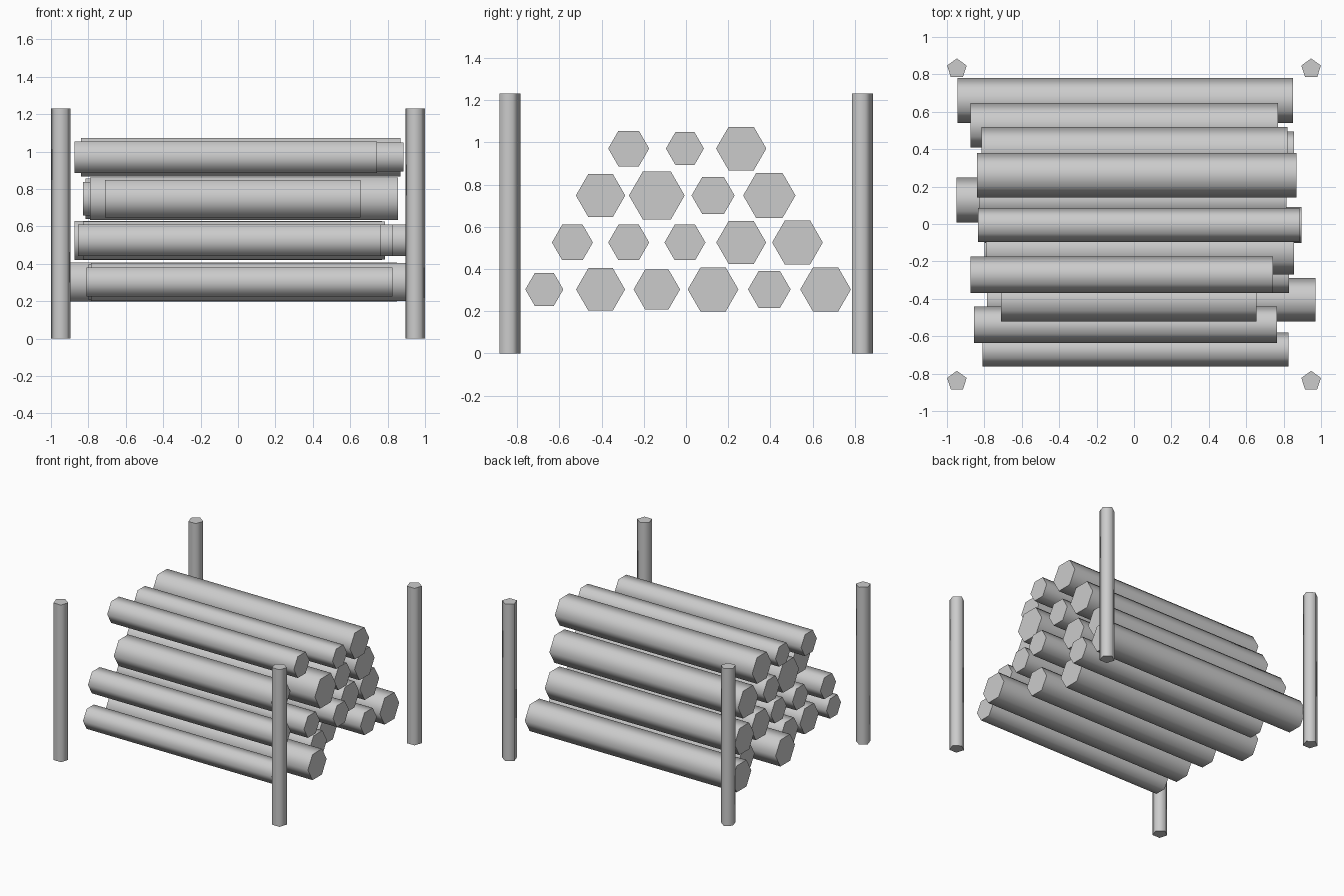
import bpy
from math import radians


def rod(name, sides, radius, length, location, rotation=(0, 0, 0)):
    bpy.ops.mesh.primitive_cylinder_add(vertices=sides, radius=radius, depth=length,
                                        location=location, rotation=rotation)
    obj = bpy.context.object
    obj.name = name
    # round-looking sides, crisp end caps
    bpy.ops.object.shade_smooth_by_angle(angle=radians(80))
    return obj


# Four corner posts (five-sided)
for sx, side in ((-1, "left"), (1, "right")):
    for sy, end in ((-1, "front"), (1, "back")):
        rod(f"{end}_{side}_post", 5, 0.055, 1.23, (sx * 0.947, sy * 0.835 - 0.005, 0.615))

# Log rows, bottom to top; each log is (radius, left x, right x)
rows = [
    [(0.09, -0.81, 0.825), (0.116, -0.785, 0.97), (0.11, -0.80, 0.79),
     (0.12, -0.95, 0.69), (0.101, -0.80, 0.855), (0.12, -0.945, 0.85)],
    [(0.097, -0.855, 0.765), (0.097, -0.80, 0.83), (0.097, -0.80, 0.895),
     (0.118, -0.83, 0.785), (0.12, -0.875, 0.77)],
    [(0.117, -0.71, 0.655), (0.132, -0.79, 0.855),
     (0.102, -0.83, 0.815), (0.124, -0.815, 0.82)],
    [(0.097, -0.875, 0.742), (0.09, -0.835, 0.885), (0.119, -0.84, 0.87)],
]
spacing = 0.2665
for r, logs in enumerate(rows):
    z = 0.303 + 0.2225 * r
    for i, (radius, x0, x1) in enumerate(logs):
        y = (i - (len(logs) - 1) / 2) * spacing - 0.005
        rod(f"log_row{r + 1}_{i + 1}", 6, radius, x1 - x0,
            ((x0 + x1) / 2, y, z), (0, radians(90), 0))
